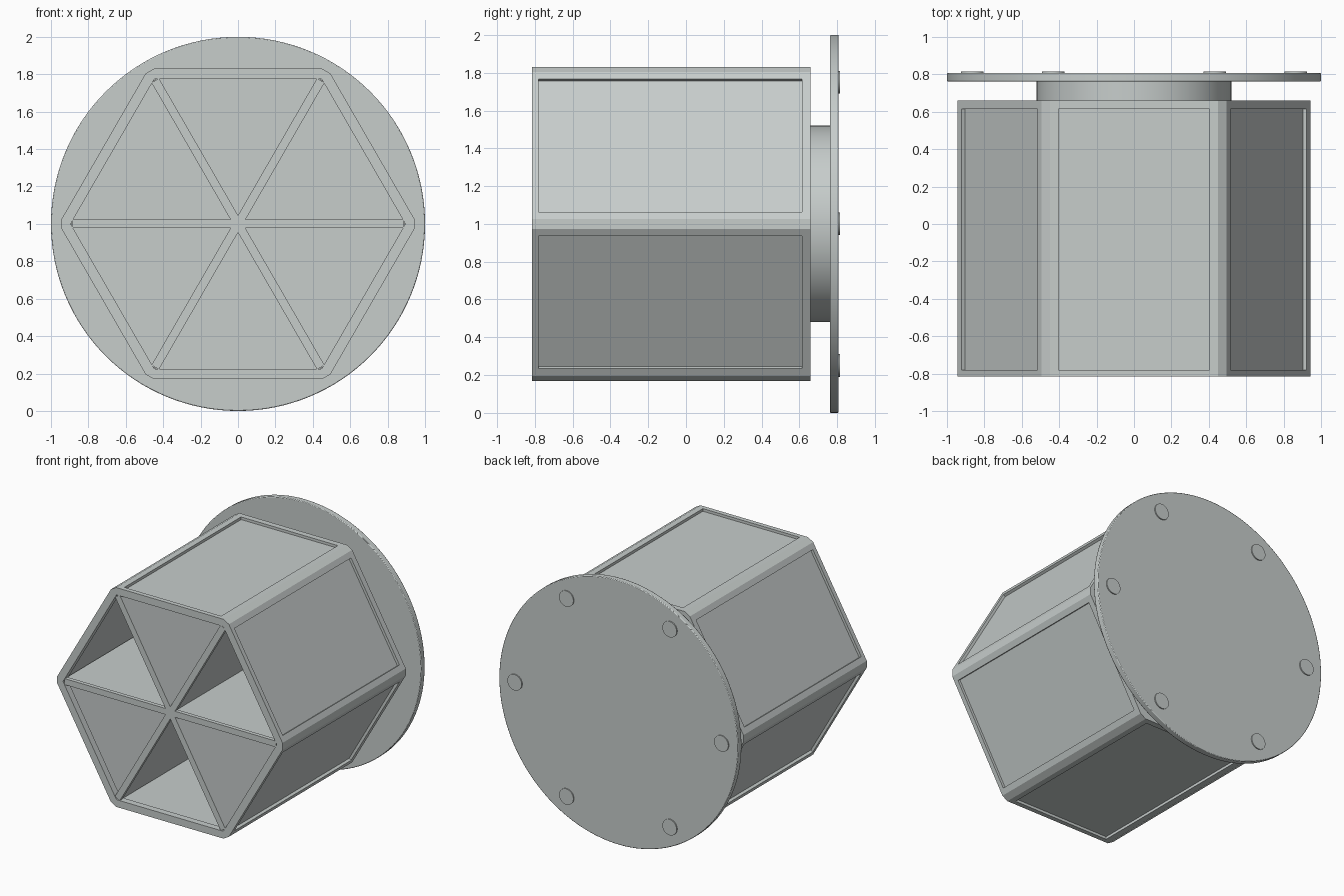
import bpy, bmesh, math
from mathutils import Vector

if "Cube" in bpy.data.objects:
    bpy.data.objects.remove(bpy.data.objects["Cube"], do_unlink=True)

# One pale grey material for the whole model
grey = bpy.data.materials.new("pale_grey")
grey.use_nodes = True
colour = (0.57, 0.61, 0.60, 1)
grey.diffuse_color = colour
grey.node_tree.nodes["Principled BSDF"].inputs["Base Color"].default_value = colour

TAN30 = math.tan(math.radians(30))
OUTER, PANEL, LINING, INNER = 0.83, 0.81, 0.785, 0.775   # distances from axis
FRONT, RING_END, PLATE, PLATE_END = -0.815, -0.78, 0.615, 0.66
HALF_PANEL = 0.405
CHAMFER = 0.03


def point(side, apothem, along):
    """Point on a hexagon side, given as (x, z) about the axis."""
    a = math.radians(30 + 60 * side)
    return (apothem * math.cos(a) - along * math.sin(a),
            apothem * math.sin(a) + along * math.cos(a))


def hexagon(apothem, chamfer):
    half = apothem * TAN30 - chamfer
    return [point(s, apothem, t) for s in range(6) for t in (-half, half)]


def finish(name, bm):
    bmesh.ops.recalc_face_normals(bm, faces=bm.faces[:])
    mesh = bpy.data.meshes.new(name)
    bm.to_mesh(mesh)
    bm.free()
    mesh.materials.append(grey)
    obj = bpy.data.objects.new(name, mesh)
    bpy.context.collection.objects.link(obj)
    return obj


def loop_at(bm, outline, y):
    return [bm.verts.new(Vector((x, y, z + 1))) for x, z in outline]


def bridge(bm, a, b):
    for i in range(len(a)):
        j = (i + 1) % len(a)
        bm.faces.new((a[i], a[j], b[j], b[i]))


def prism(name, outline, y0, y1):
    bm = bmesh.new()
    a, b = loop_at(bm, outline, y0), loop_at(bm, outline, y1)
    bridge(bm, a, b)
    bm.faces.new(a)
    bm.faces.new(b)
    return finish(name, bm)


def ring(name, outer, inner, y0, y1):
    bm = bmesh.new()
    loops = [loop_at(bm, o, y) for o, y in
             ((outer, y0), (outer, y1), (inner, y1), (inner, y0))]
    for i in range(4):
        bridge(bm, loops[i], loops[(i + 1) % 4])
    return finish(name, bm)


def disc(name, radius, y0, y1, sides, x=0, z=0):
    outline = [(x + radius * math.cos(math.tau * i / sides),
                z + radius * math.sin(math.tau * i / sides)) for i in range(sides)]
    obj = prism(name, outline, y0, y1)
    bpy.ops.object.select_all(action='DESELECT')
    obj.select_set(True)
    bpy.context.view_layer.objects.active = obj
    bpy.ops.object.shade_smooth_by_angle(angle=math.radians(30))
    return obj


def spoke(name, angle, width, length, y0, y1):
    c, s, h = math.cos(angle), math.sin(angle), width / 2
    corners = ((-length, -h), (length, -h), (length, h), (-length, h))
    prism(name, [(u * c - v * s, u * s + v * c) for u, v in corners], y0, y1)


# Front rim with a small inner lip, and the solid rear plate
rim = hexagon(OUTER, CHAMFER)
ring("front_rim", rim, hexagon(INNER, 0.004), FRONT, RING_END)
ring("rim_lip", hexagon(0.795, 0.004), hexagon(INNER, 0.004), RING_END, -0.765)
prism("rear_plate", rim, PLATE, PLATE_END)

# Corner posts and recessed side panels
flat = OUTER * TAN30 - CHAMFER
for k in range(6):
    n = k + 1
    prism(f"corner_post_{n}", [
        point(k, OUTER, HALF_PANEL), point(k, OUTER, flat),
        point(n, OUTER, -flat), point(n, OUTER, -HALF_PANEL),
        point(n, LINING, -HALF_PANEL), point(n, LINING, -LINING * TAN30),
        point(k, LINING, HALF_PANEL)], RING_END, PLATE)
    prism(f"side_panel_{n}", [point(k, r, t) for r, t in (
        (LINING, -HALF_PANEL), (LINING, HALF_PANEL),
        (PANEL, HALF_PANEL), (PANEL, -HALF_PANEL))], RING_END, PLATE)

# Dividers across the drum, with wider bars at their front edges
for k in range(3):
    angle = math.radians(60 * k)
    spoke(f"divider_{k + 1}", angle, 0.036, 0.89, -0.79, PLATE)
    spoke(f"front_bar_{k + 1}", angle, 0.046, 0.885, FRONT + 0.004, RING_END)

# Neck, mounting disc and bolt heads
disc("neck", 0.52, PLATE_END, 0.765, 64)
base = disc("mounting_disc", 1.0, 0.762, 0.807, 128)
bevel = base.modifiers.new("edge_bevel", 'BEVEL')
bevel.width = 0.005
bevel.segments = 2
for k in range(6):
    a = math.radians(60 * k)
    disc(f"bolt_head_{k + 1}", 0.06, 0.80, 0.815, 32,
         0.865 * math.cos(a), 0.865 * math.sin(a))
